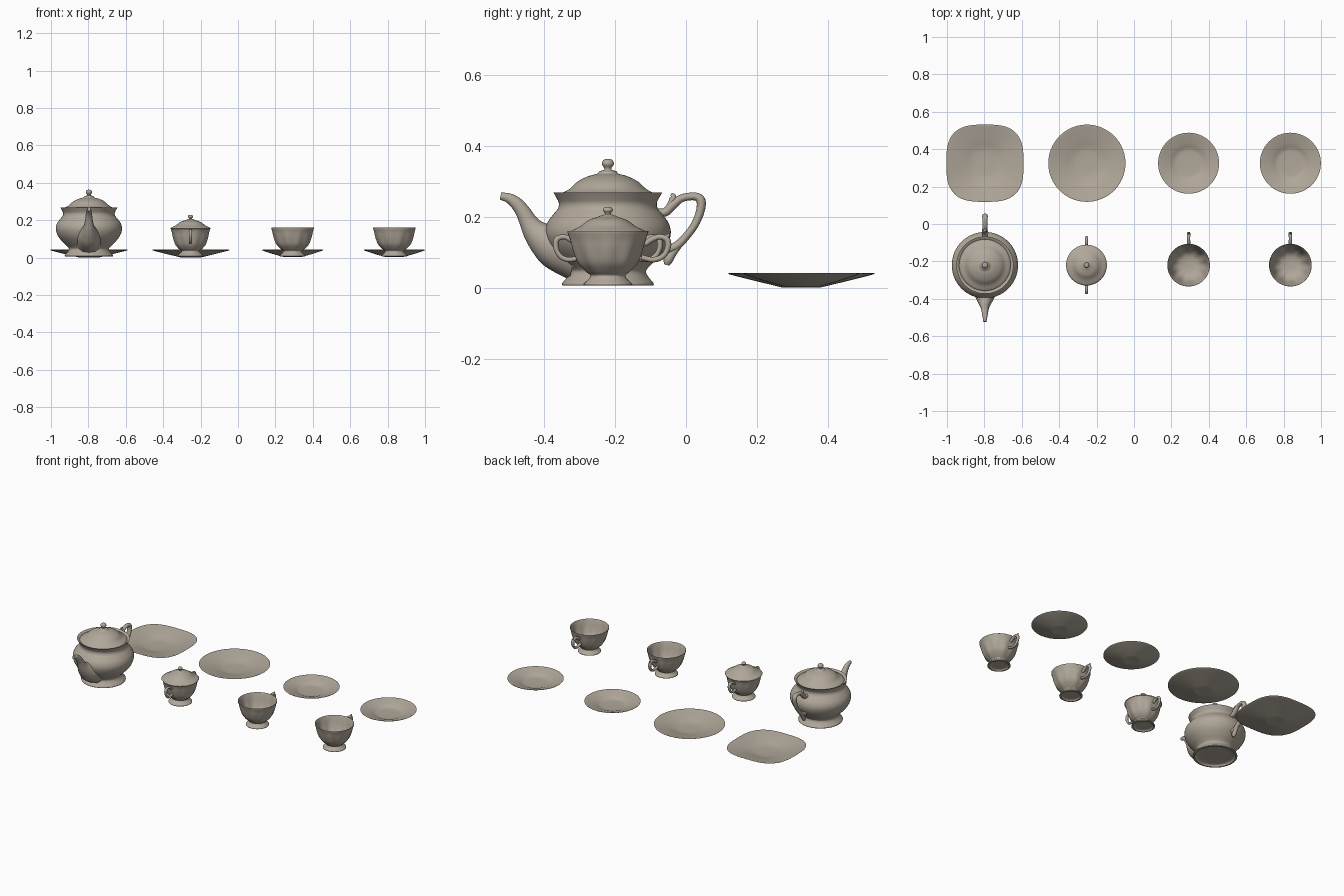
import bpy, bmesh, math
from mathutils import Vector

china = bpy.data.materials.new("warm grey china")
china.diffuse_color = (0.44, 0.39, 0.325, 1)


def smooth_points(pts, n=4):
    """Catmull-Rom through the points; repeat a point for a sharp corner."""
    v = [Vector(p) for p in pts]
    v = [v[0]] + v + [v[-1]]
    out = []
    for a, b, c, d in zip(v, v[1:], v[2:], v[3:]):
        if (b - c).length < 1e-6:
            continue
        for k in range(n):
            t = k / n
            out.append(0.5 * (2 * b + (c - a) * t + (2 * a - 5 * b + 4 * c - d) * t * t
                              + (3 * b - a - 3 * c + d) * t ** 3))
    return out + [v[-1]]


def finish(name, bm, loc):
    bmesh.ops.remove_doubles(bm, verts=bm.verts, dist=1e-5)
    bmesh.ops.recalc_face_normals(bm, faces=bm.faces)
    mesh = bpy.data.meshes.new(name)
    bm.to_mesh(mesh)
    bm.free()
    ob = bpy.data.objects.new(name, mesh)
    ob.location = loc
    mesh.materials.append(china)
    bpy.context.collection.objects.link(ob)
    bpy.ops.object.select_all(action='DESELECT')
    ob.select_set(True)
    bpy.context.view_layer.objects.active = ob
    bpy.ops.object.shade_smooth_by_angle(angle=math.radians(45))
    return ob


def bridge(bm, rings, cyclic_caps):
    for a, b in zip(rings, rings[1:]):
        n = len(a)
        for i in range(n):
            bm.faces.new((a[i], a[(i + 1) % n], b[(i + 1) % n], b[i]))
    if cyclic_caps:
        bm.faces.new(rings[0])
        bm.faces.new(rings[-1])


def lathe(name, profile, loc, shape=lambda a, r, z: 1.0, seg=64):
    """Turn (radius, height) points about z; shape scales the radius by angle."""
    bm = bmesh.new()
    rings = []
    for p in smooth_points(profile):
        ring = []
        for i in range(seg):
            a = 2 * math.pi * i / seg
            r = max(p.x, 0.0005)
            r *= shape(a, r, p.y)
            ring.append(bm.verts.new((r * math.cos(a), r * math.sin(a), p.y)))
        rings.append(ring)
    bridge(bm, rings, True)
    return finish(name, bm, loc)


def tube(name, path, loc, flip=1, width=1.0, seg=14):
    """Sweep a round section along (y, z, radius) points in the y-z plane."""
    bm = bmesh.new()
    pts = smooth_points(path, 5)
    rings = []
    for i, p in enumerate(pts):
        d = pts[min(i + 1, len(pts) - 1)] - pts[max(i - 1, 0)]
        nrm = Vector((-d.y, d.x)).normalized()
        ring = []
        for k in range(seg):
            a = 2 * math.pi * k / seg
            o = math.cos(a) * p.z
            ring.append(bm.verts.new((math.sin(a) * p.z * width,
                                      flip * (p.x + nrm.x * o), p.y + nrm.y * o)))
        rings.append(ring)
    bridge(bm, rings, True)
    return finish(name, bm, loc)


def fluted(a, r, z):
    return 1 + 0.022 * math.cos(10 * a) * max(0, math.sin(math.pi * min(max((z - 0.02) / 0.13, 0), 1)))


def squircle(a, r, z):
    s = (abs(math.cos(a)) ** 3 + abs(math.sin(a)) ** 3) ** (-1 / 3)
    t = min(1, r / 0.2)
    return 1 + (s - 1) * t


FRONT_Y, BACK_Y = -0.22, 0.325

# teapot: body with flared rim, lid with knob, spout, handle
pot = (-0.797, FRONT_Y, 0)
lathe("teapot_body", [
    (0, 0.018), (0.10, 0.018), (0.118, 0.006), (0.118, 0.006), (0.128, 0.007), (0.128, 0.014),
    (0.117, 0.027), (0.108, 0.042), (0.112, 0.055), (0.140, 0.083), (0.165, 0.115), (0.177, 0.15),
    (0.172, 0.18), (0.155, 0.205), (0.141, 0.222), (0.138, 0.238), (0.145, 0.254),
    (0.153, 0.268), (0.153, 0.268), (0.145, 0.264), (0.134, 0.255), (0.128, 0.235), (0, 0.23)], pot)
lathe("teapot_lid", [
    (0, 0.25), (0.130, 0.255), (0.136, 0.260), (0.130, 0.266), (0.108, 0.278), (0.085, 0.299),
    (0.055, 0.314), (0.030, 0.321), (0.024, 0.328), (0.011, 0.332), (0.011, 0.338),
    (0.017, 0.348), (0.014, 0.358), (0.007, 0.362), (0, 0.363)], pot)
tube("teapot_spout", [
    (-0.09, 0.105, 0.085), (-0.145, 0.118, 0.068), (-0.180, 0.137, 0.050), (-0.206, 0.160, 0.035),
    (-0.223, 0.185, 0.026), (-0.239, 0.214, 0.021), (-0.257, 0.237, 0.018),
    (-0.278, 0.252, 0.014), (-0.302, 0.258, 0.010)], pot, width=0.9)
tube("teapot_handle", [
    (0.125, 0.212, 0.012), (0.160, 0.212, 0.012), (0.182, 0.232, 0.013), (0.208, 0.252, 0.011),
    (0.245, 0.257, 0.011), (0.262, 0.245, 0.013), (0.260, 0.215, 0.012), (0.245, 0.178, 0.011),
    (0.220, 0.144, 0.011), (0.196, 0.120, 0.012), (0.170, 0.108, 0.012), (0.145, 0.108, 0.012)],
    pot, width=1.2)
tube("teapot_handle_curl", [(0.198, 0.118, 0.010), (0.182, 0.098, 0.012), (0.170, 0.078, 0.013),
                            (0.166, 0.064, 0.007)], pot)
tube("teapot_thumb_rest", [(0.163, 0.212, 0.009), (0.178, 0.236, 0.010), (0.184, 0.256, 0.009),
                           (0.178, 0.264, 0.003)], pot)

# sugar bowl with lid and two handles
sugar = (-0.254, FRONT_Y, 0)
lathe("sugar_bowl", [
    (0, 0.014), (0.05, 0.014), (0.060, 0.006), (0.060, 0.006), (0.068, 0.007), (0.067, 0.013),
    (0.052, 0.026), (0.048, 0.036), (0.062, 0.047), (0.080, 0.070), (0.092, 0.105), (0.099, 0.135),
    (0.107, 0.156), (0.107, 0.156), (0.098, 0.153), (0.092, 0.14), (0, 0.138)], sugar, fluted, 80)
lathe("sugar_lid", [
    (0, 0.150), (0.100, 0.153), (0.105, 0.158), (0.098, 0.163), (0.078, 0.173), (0.055, 0.190),
    (0.030, 0.199), (0.018, 0.204), (0.009, 0.207), (0.009, 0.211), (0.014, 0.218),
    (0.010, 0.226), (0, 0.228)], sugar)
handle = [(0.088, 0.122, 0.007), (0.102, 0.134, 0.008), (0.122, 0.143, 0.007), (0.142, 0.138, 0.008),
          (0.147, 0.120, 0.008), (0.141, 0.099, 0.007), (0.127, 0.084, 0.007), (0.105, 0.079, 0.007),
          (0.078, 0.086, 0.007)]
for side, flip in (("back", 1), ("front", -1)):
    tube("sugar_handle_" + side, handle, sugar, flip, 1.1)

# two cups and their saucers
saucer_profile = [
    (0, 0.006), (0.045, 0.004), (0.050, 0.004), (0.050, 0.004), (0.105, 0.019), (0.158, 0.037),
    (0.161, 0.040), (0.157, 0.041), (0.105, 0.026), (0.078, 0.015), (0.055, 0.012), (0, 0.011)]
for name, x in (("left", 0.292), ("right", 0.836)):
    loc = (x, FRONT_Y, 0)
    lathe("cup_" + name, [
        (0, 0.014), (0.048, 0.014), (0.058, 0.006), (0.058, 0.006), (0.067, 0.007), (0.066, 0.013),
        (0.054, 0.025), (0.050, 0.035), (0.063, 0.046), (0.085, 0.070), (0.099, 0.105),
        (0.107, 0.135), (0.114, 0.157), (0.111, 0.158), (0.103, 0.135), (0.094, 0.105),
        (0.080, 0.073), (0.058, 0.051), (0.03, 0.043), (0, 0.042)], loc, fluted, 80)
    tube("cup_handle_" + name, [(y * 1.1 + 0.008, z, r * 1.1) for y, z, r in handle], loc, 1, 1.1)
    tube("cup_handle_spur_" + name, [(0.155, 0.138, 0.007), (0.167, 0.144, 0.006),
                                     (0.173, 0.152, 0.002)], loc)
    lathe("saucer_" + name, saucer_profile, (x, BACK_Y, 0))

# large round plate and soft square plate
plate_profile = [
    (0, 0.002), (0.050, 0.001), (0.055, 0.001), (0.055, 0.001), (0.125, 0.018), (0.200, 0.037),
    (0.203, 0.040), (0.199, 0.041), (0.130, 0.025), (0.085, 0.013), (0.055, 0.009), (0, 0.008)]
lathe("round_plate", plate_profile, (-0.252, BACK_Y, 0))
lathe("square_plate", plate_profile, (-0.797, BACK_Y, 0), squircle, 96)
